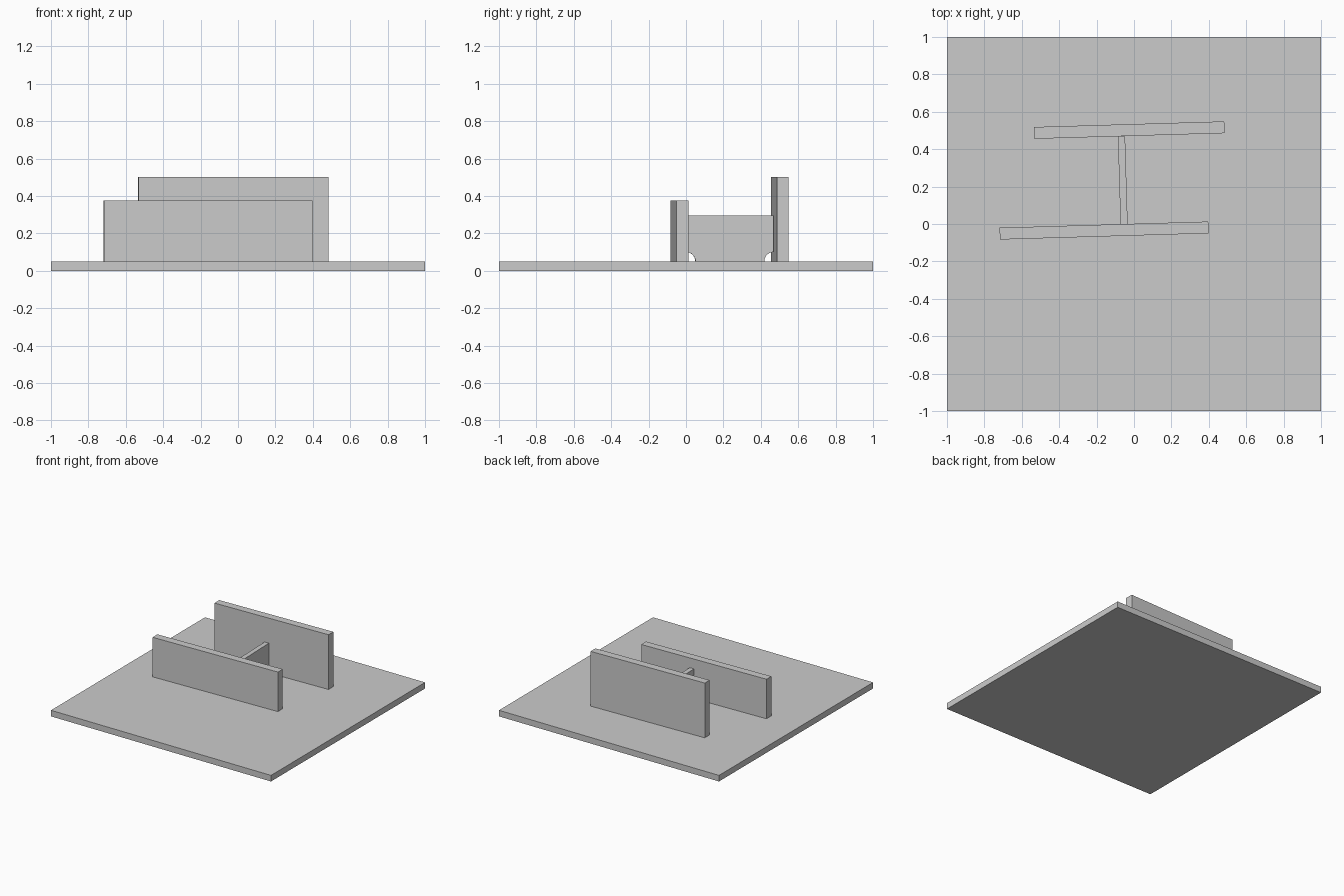
import bpy
import bmesh
from math import cos, sin, pi, radians

cube = bpy.data.objects.get("Cube")
if cube:
    bpy.data.objects.remove(cube, do_unlink=True)

GREY = (0.6, 0.6, 0.6, 1)
steel = bpy.data.materials.new("steel grey")
steel.use_nodes = True
steel.diffuse_color = GREY
steel.node_tree.nodes["Principled BSDF"].inputs["Base Color"].default_value = GREY

TILT = radians(1.7)
FLOOR = 0.05


def extruded(name, profile, thickness, location, angle=0):
    """Extrude a (y, z) profile along x, centred on x, then turn it about z."""
    bm = bmesh.new()
    face = bm.faces.new([bm.verts.new((-thickness / 2, y, z)) for y, z in profile])
    new = bmesh.ops.extrude_face_region(bm, geom=[face])["geom"]
    bmesh.ops.translate(bm, vec=(thickness, 0, 0),
                        verts=[v for v in new if isinstance(v, bmesh.types.BMVert)])
    bmesh.ops.recalc_face_normals(bm, faces=bm.faces)
    mesh = bpy.data.meshes.new(name)
    bm.to_mesh(mesh)
    bm.free()
    mesh.materials.append(steel)
    obj = bpy.data.objects.new(name, mesh)
    obj.location = location
    obj.rotation_euler.z = angle
    bpy.context.collection.objects.link(obj)
    return obj


def box(name, length, depth, height, location, angle=0):
    d = depth / 2
    return extruded(name, [(-d, 0), (d, 0), (d, height), (-d, height)],
                    length, location, angle)


# Base and the two upright plates
box("base_plate", 2, 2, FLOOR, (0, 0, 0))
box("front_plate", 1.116, 0.063, 0.325, (-0.16, -0.035, FLOOR), TILT)
box("back_plate", 1.017, 0.063, 0.45, (-0.025, 0.502, FLOOR), TILT)

# Cross web with a quarter-round notch at each bottom corner
half, height, radius, steps = 0.234, 0.245, 0.05, 12
arc = [(half - radius * cos(a), radius * sin(a))
       for a in (pi / 2 * i / steps for i in range(steps + 1))]
right = arc + [(half, height)]
left = [(-y, z) for y, z in reversed(right)]
extruded("cross_web", right + left, 0.038, (-0.06, 0.234, FLOOR), TILT)
